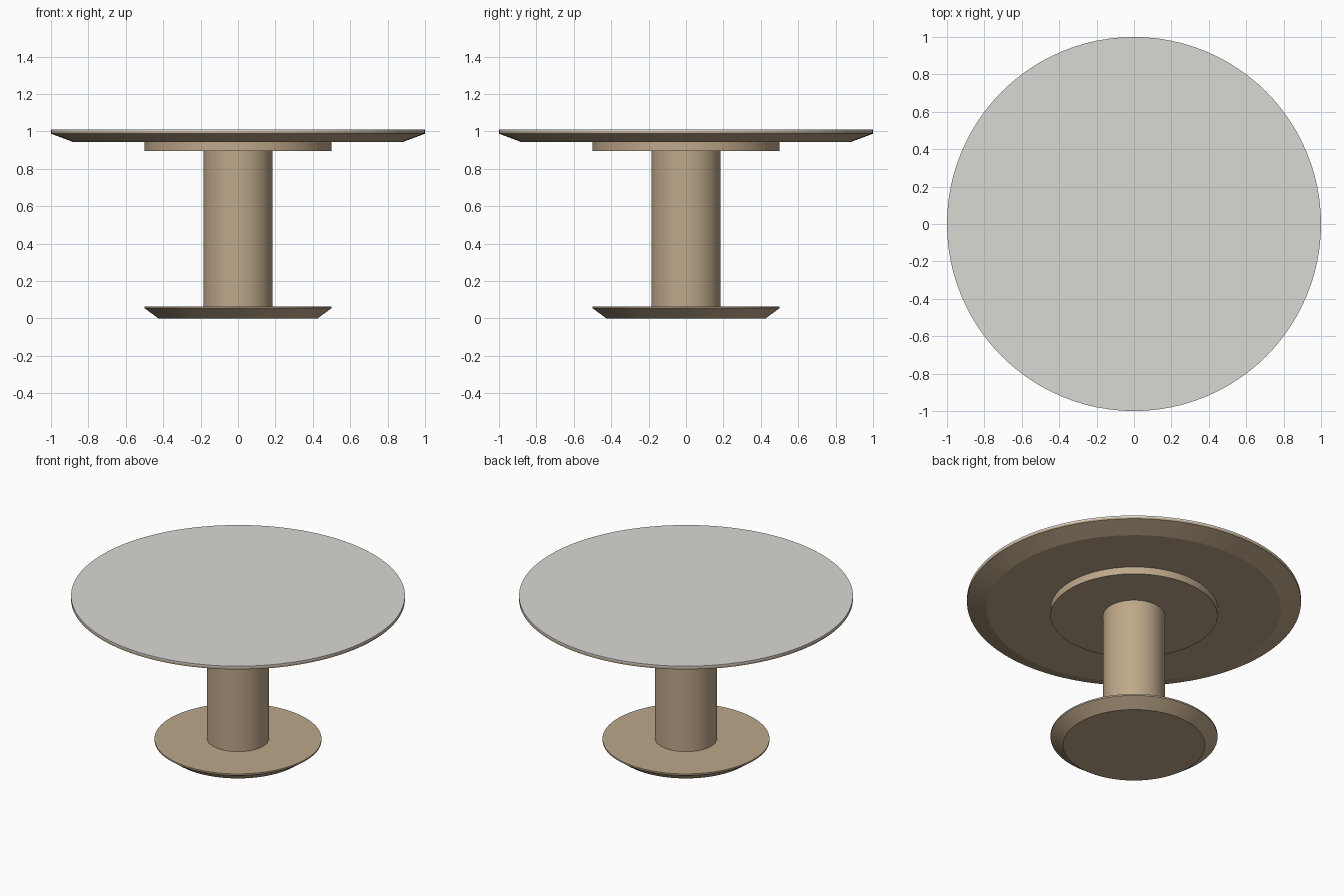
import bpy, math

if "Cube" in bpy.data.objects:
    bpy.data.objects.remove(bpy.data.objects["Cube"])


def material(name, rgb):
    m = bpy.data.materials.new(name)
    lin = [c / 12.92 if c <= 0.04045 else ((c + 0.055) / 1.055) ** 2.4
           for c in (v / 255 for v in rgb)]
    m.diffuse_color = (*lin, 1)
    m.use_nodes = True
    m.node_tree.nodes["Principled BSDF"].inputs["Base Color"].default_value = m.diffuse_color
    return m


wood = material("warm_oak", (190, 168, 138))
grey = material("pale_grey_stone", (218, 217, 213))


def turned(name, profile, mat, sides=96):
    """Closed solid of revolution from (radius, height) pairs, bottom to top."""
    verts, faces = [], []
    for r, z in profile:
        for i in range(sides):
            a = 2 * math.pi * i / sides
            verts.append((r * math.cos(a), r * math.sin(a), z))
    for k in range(len(profile) - 1):
        for i in range(sides):
            j = (i + 1) % sides
            faces.append((k * sides + i, k * sides + j,
                          (k + 1) * sides + j, (k + 1) * sides + i))
    faces.append(tuple(reversed(range(sides))))
    faces.append(tuple(range((len(profile) - 1) * sides, len(profile) * sides)))
    me = bpy.data.meshes.new(name)
    me.from_pydata(verts, [], faces)
    me.materials.append(mat)
    ob = bpy.data.objects.new(name, me)
    bpy.context.collection.objects.link(ob)
    bpy.context.view_layer.objects.active = ob
    ob.select_set(True)
    bpy.ops.object.shade_smooth_by_angle(angle=math.radians(20))
    ob.select_set(False)
    return ob


# Foot disc with chamfered underside
turned("base", [(0.425, 0), (0.5, 0.055), (0.5, 0.065)], wood)
# Round column
turned("column", [(0.185, 0.065), (0.185, 0.895)], wood)
# Support disc under the top
turned("support_disc", [(0.5, 0.895), (0.5, 0.943)], wood)
# Wooden tabletop with wide chamfer
turned("tabletop", [(0.88, 0.943), (1.0, 0.988), (1.0, 1.0)], wood)
# Thin stone surface
turned("top_surface", [(1.0, 1.0), (1.0, 1.01)], grey)
